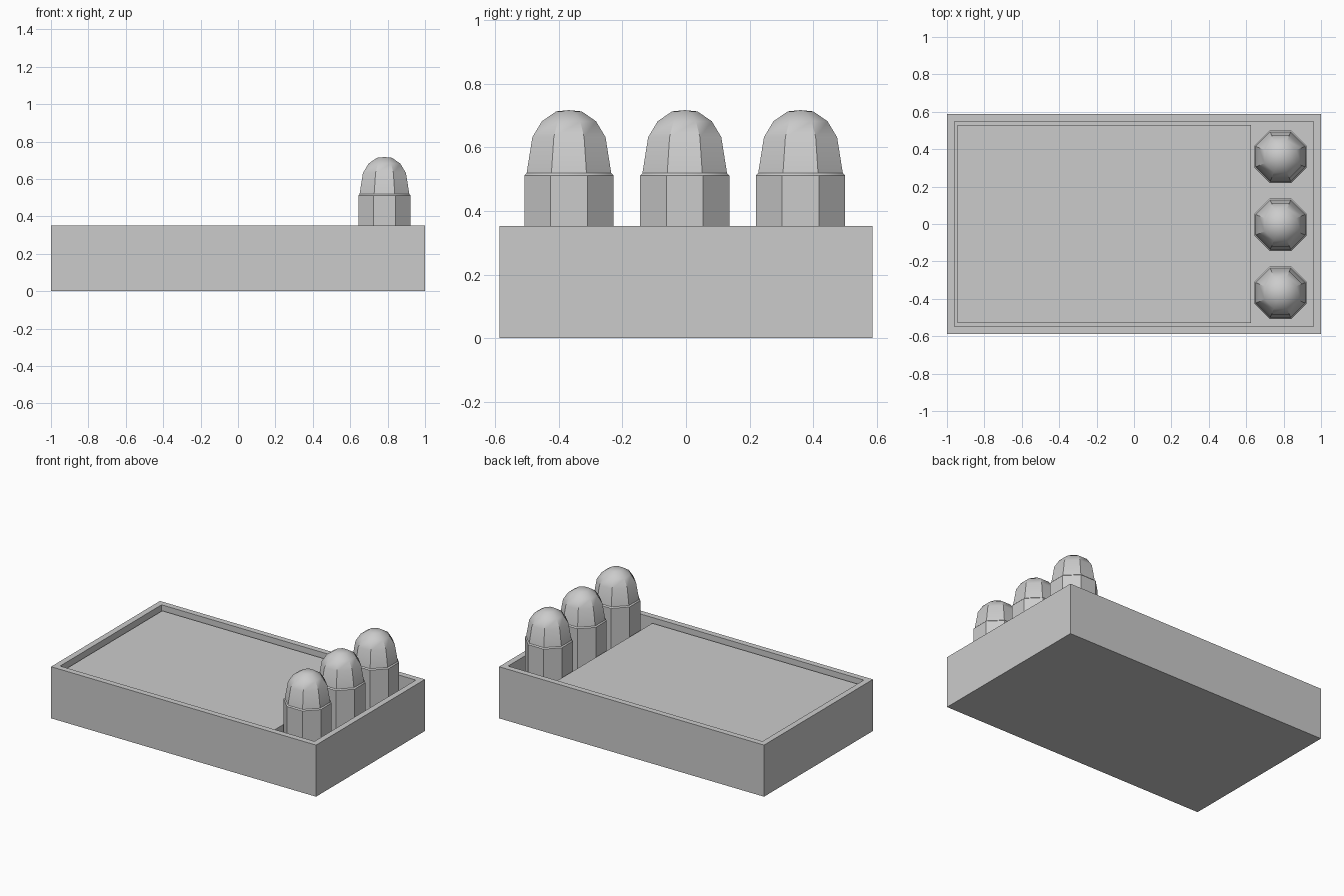
import bpy, bmesh, math

if "Cube" in bpy.data.objects:
    bpy.data.objects.remove(bpy.data.objects["Cube"])


def make_object(name, bm):
    bmesh.ops.recalc_face_normals(bm, faces=bm.faces[:])
    mesh = bpy.data.meshes.new(name)
    bm.to_mesh(mesh)
    bm.free()
    obj = bpy.data.objects.new(name, mesh)
    bpy.context.collection.objects.link(obj)
    return obj


def box(name, lo, hi):
    bm = bmesh.new()
    bmesh.ops.create_cube(bm, size=1)
    for v in bm.verts:
        v.co = [a + (c + 0.5) * (b - a) for a, b, c in zip(lo, hi, v.co)]
    return make_object(name, bm)


def octagon_stack(name, profile, x, y):
    """Closed eight-sided solid from (half width, height) pairs."""
    bm = bmesh.new()
    rings = []
    for w, z in profile:
        r = w / math.cos(math.pi / 8)
        rings.append([bm.verts.new((x + r * math.cos((i + 0.5) * math.pi / 4),
                                    y + r * math.sin((i + 0.5) * math.pi / 4), z))
                      for i in range(8)])
    for a, b in zip(rings, rings[1:]):
        for i in range(8):
            j = (i + 1) % 8
            bm.faces.new((a[i], a[j], b[j], b[i]))
    bm.faces.new(rings[0][::-1])
    # top closes to a point
    tip = bm.verts.new((x, y, profile[-1][1] + 0.004))
    for i in range(8):
        bm.faces.new((rings[-1][i], rings[-1][(i + 1) % 8], tip))
    obj = make_object(name, bm)
    bpy.ops.object.select_all(action='DESELECT')
    obj.select_set(True)
    bpy.context.view_layer.objects.active = obj
    bpy.ops.object.shade_smooth_by_angle(angle=math.radians(32))
    return obj


HX, HY, H, WALL, FLOOR = 1.0, 0.587, 0.352, 0.057, 0.055

# Open tray: inset the top face and push it down
tray = box("tray", (-HX, -HY, 0), (HX, HY, H))
bm = bmesh.new()
bm.from_mesh(tray.data)
top = max(bm.faces, key=lambda f: f.calc_center_median().z)
bmesh.ops.inset_region(bm, faces=[top], thickness=WALL)
inner = bmesh.ops.extrude_discrete_faces(bm, faces=[top])["faces"]
bmesh.ops.translate(bm, verts=inner[0].verts[:], vec=(0, 0, FLOOR - H))
bm.to_mesh(tray.data)
bm.free()

# Raised panel filling most of the tray
box("inner_panel", (-HX + WALL, -HY + WALL, FLOOR), (0.625, HY - WALL, 0.322))

# Three faceted bottles with domed caps
bottle_profile = [(0.14, FLOOR), (0.14, 0.512), (0.133, 0.519),
                  (0.115, 0.632), (0.085, 0.682), (0.04, 0.713)]
for i, y in enumerate((-0.368, -0.004, 0.36)):
    octagon_stack(f"bottle_{i + 1}", bottle_profile, 0.783, y)
